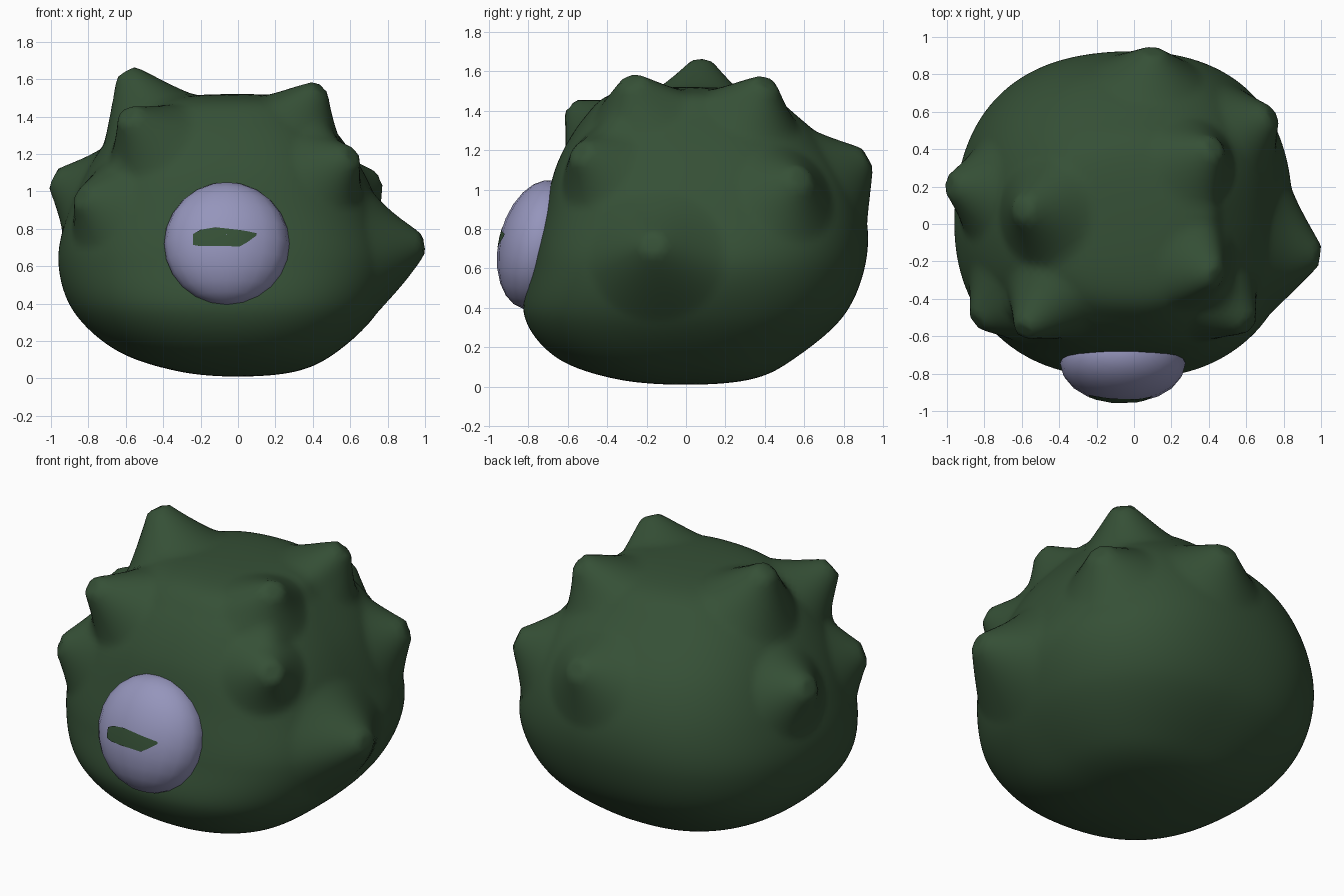
import bpy, bmesh, math
from mathutils import Vector, Matrix

cube = bpy.data.objects.get("Cube")
if cube:
    bpy.data.objects.remove(cube, do_unlink=True)


def material(name, rgb):
    m = bpy.data.materials.new(name)
    m.use_nodes = True
    m.diffuse_color = (*rgb, 1)
    m.node_tree.nodes["Principled BSDF"].inputs["Base Color"].default_value = (*rgb, 1)
    return m


def add_object(name, bm, mat):
    mesh = bpy.data.meshes.new(name)
    bmesh.ops.recalc_face_normals(bm, faces=bm.faces)
    bm.to_mesh(mesh)
    bm.free()
    mesh.materials.append(mat)
    mesh.shade_smooth()
    ob = bpy.data.objects.new(name, mesh)
    bpy.context.collection.objects.link(ob)
    return ob


green = material("dark green", (0.036, 0.080, 0.037))
lilac = material("pale lilac", (0.30, 0.30, 0.50))

# Body stations from bottom to top: height, then reach to -x, +x, front, back
STATIONS = [
    (0.01, 0, 0, 0, 0),
    (0.04, .33, .32, .36, .34),
    (0.15, .65, .54, .66, .56),
    (0.36, .88, .75, .82, .80),
    (0.62, .96, .85, .78, .91),
    (0.88, .91, .77, .72, .91),
    (1.14, .79, .65, .65, .80),
    (1.36, .62, .49, .52, .58),
    (1.49, .40, .36, .36, .38),
    (1.52, 0, 0, 0, 0),
]


def across_pole(station):
    return (station[0], *(-r for r in station[1:]))


# Mirrored end stations keep the curve round over both poles
CURVE = [across_pole(STATIONS[1]), *STATIONS, across_pole(STATIONS[-2])]


def smooth_station(t):
    i = min(int(t), len(STATIONS) - 2)
    f = t - i
    return [b + 0.5 * f * (c - a + f * (2 * a - 5 * b + 4 * c - d + f * (3 * (b - c) + d - a)))
            for a, b, c, d in zip(*CURVE[i:i + 4])]


def body_point(d):
    t = 1 - math.acos(max(-1, min(1, d.z))) / math.pi
    z, left, right, front, back = smooth_station(t * (len(STATIONS) - 1))
    phi = math.atan2(d.y, d.x)
    c, s = math.cos(phi), math.sin(phi)
    r = (right if c > 0 else left) * c * c + (back if s > 0 else front) * s * s
    r *= 1 + 0.06 * math.sin(2 * phi) ** 2
    return Vector((r * c, r * s, z))


# Blunt spikes pulled out of the body: tip position and flare radius
SPIKES = [
    (-.60, .08, 1.64, .30), (.44, -.28, 1.55, .26), (.43, .41, 1.54, .26),
    (-.59, -.57, 1.41, .26), (-.985, .21, 1.07, .27), (-.84, -.52, .97, .26),
    (.61, -.54, 1.19, .25), (.99, -.17, .72, .36), (.74, .58, 1.06, .27),
    (.10, .92, 1.16, .29),
]
FLAT = 0.06

bm = bmesh.new()
bmesh.ops.create_icosphere(bm, subdivisions=6, radius=1)
base = [body_point(v.co.normalized()) for v in bm.verts]
moved = [p.copy() for p in base]
for *tip, reach in SPIKES:
    tip = Vector(tip)
    root = min(base, key=lambda p: (p - tip).length)
    for k, p in enumerate(base):
        dist = (p - root).length
        if dist < reach:
            w = min(1, (reach - dist) / (reach - FLAT)) ** 1.35
            moved[k] += (tip - root) * w
for v, p in zip(bm.verts, moved):
    v.co = p
add_object("body", bm, green)

# Single bulging eye, tilted to lie on the sloping face
EYE_R, EYE_D = 0.335, 0.205
place = Matrix.Translation((-0.06, -0.745, 0.72)) @ Matrix.Rotation(math.radians(-14), 4, "X")
bm = bmesh.new()
bmesh.ops.create_uvsphere(bm, u_segments=20, v_segments=12, radius=1)
bmesh.ops.transform(bm, verts=bm.verts,
                    matrix=place @ Matrix.Diagonal((EYE_R, EYE_D, EYE_R, 1)))
add_object("eye", bm, lilac)

# Slit pupil: a strip following the eye surface (x, lower z, upper z)
SLIT = [(-.18, -.05, .01), (-.14, -.06, .03), (-.06, -.062, .04),
        (.07, -.065, .025), (.11, -.04, .02), (.16, .0, .012)]


def on_eye(x, z):
    y = -EYE_D * math.sqrt(1 - (x * x + z * z) / EYE_R ** 2) - 0.004
    return place @ Vector((x, y, z))


bm = bmesh.new()
rows = [[bm.verts.new(on_eye(x, lo + (hi - lo) * f)) for f in (0, 0.5, 1)]
        for x, lo, hi in SLIT]
for a, b in zip(rows, rows[1:]):
    for j in range(2):
        bm.faces.new((a[j], b[j], b[j + 1], a[j + 1]))
pupil = add_object("pupil", bm, green)
# Make the open strip face outward
if pupil.data.polygons[0].normal.y > 0:
    pupil.data.flip_normals()
